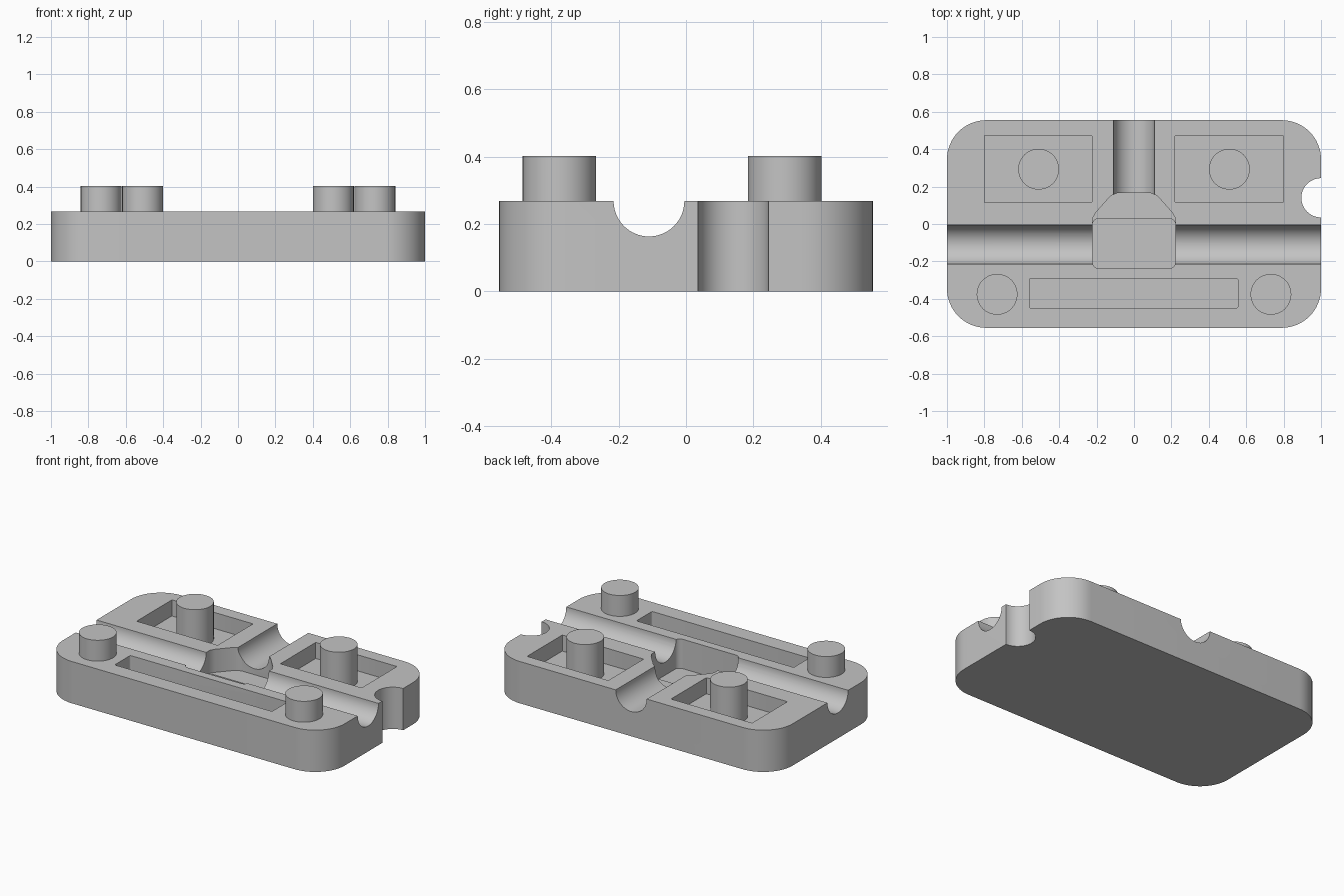
import bpy, bmesh
from math import pi, cos, sin

if "Cube" in bpy.data.objects:
    bpy.data.objects.remove(bpy.data.objects["Cube"])

TOP = 0.268      # upper face of the plate
RECESS = 0.165   # floor of the shallow recesses

grey = bpy.data.materials.new("light grey")
grey.use_nodes = True
grey.diffuse_color = (0.55, 0.55, 0.55, 1)
grey.node_tree.nodes["Principled BSDF"].inputs["Base Color"].default_value = (0.55, 0.55, 0.55, 1)


def prism(name, outline, z0, z1):
    """Extrude a flat outline from z0 up to z1."""
    bm = bmesh.new()
    face = bm.faces.new([bm.verts.new((x, y, z0)) for x, y in outline])
    up = bmesh.ops.extrude_face_region(bm, geom=[face])["geom"]
    for v in up:
        if isinstance(v, bmesh.types.BMVert):
            v.co.z = z1
    bmesh.ops.recalc_face_normals(bm, faces=bm.faces)
    mesh = bpy.data.meshes.new(name)
    bm.to_mesh(mesh)
    bm.free()
    mesh.materials.append(grey)
    obj = bpy.data.objects.new(name, mesh)
    bpy.context.collection.objects.link(obj)
    return obj


def rounded(x0, x1, y0, y1, r, steps=16):
    """Rectangle outline with round corners."""
    pts = []
    corners = [(x1 - r, y1 - r), (x0 + r, y1 - r), (x0 + r, y0 + r), (x1 - r, y0 + r)]
    for i, (cx, cy) in enumerate(corners):
        for k in range(steps + 1):
            a = (i + k / steps) * pi / 2
            pts.append((cx + r * cos(a), cy + r * sin(a)))
    return pts


def circle(x, y, r, n=64):
    return [(x + r * cos(2 * pi * k / n), y + r * sin(2 * pi * k / n)) for k in range(n)]


def cut(obj, cutter):
    """Subtract the cutter from the object, then discard it."""
    cutter.hide_render = True
    mod = obj.modifiers.new("cut", "BOOLEAN")
    mod.operation = "DIFFERENCE"
    mod.solver = "EXACT"
    mod.object = cutter
    bpy.ops.object.select_all(action="DESELECT")
    bpy.context.view_layer.objects.active = obj
    obj.select_set(True)
    bpy.ops.object.modifier_apply(modifier=mod.name)
    bpy.data.objects.remove(cutter)


def smooth(obj):
    bpy.ops.object.select_all(action="DESELECT")
    bpy.context.view_layer.objects.active = obj
    obj.select_set(True)
    bpy.ops.object.shade_smooth_by_angle(angle=pi / 6)


# Plate with round corners
plate = prism("base_plate", rounded(-1, 1, -0.555, 0.555, 0.21), 0, TOP)

# Half-round channels: one along the plate, one out through the back
long_channel = prism("long_channel_cutter", circle(0, 0, 0.105), -1.2, 1.2)
long_channel.rotation_euler = (0, pi / 2, 0)
long_channel.location = (0, -0.11, TOP)
cut(plate, long_channel)
back_channel = prism("back_channel_cutter", circle(0, 0, 0.11), -0.4, 0.4)
back_channel.rotation_euler = (pi / 2, 0, 0)
back_channel.location = (0, 0.4, TOP)
cut(plate, back_channel)

# Central chamber: tapered throat, then the deeper rounded well
throat = [(-0.222, -0.1), (0.222, -0.1), (0.222, 0.03), (0.205, 0.06), (0.125, 0.15),
          (0.09, 0.165), (-0.09, 0.165), (-0.125, 0.15), (-0.205, 0.06), (-0.222, 0.03)]
cut(plate, prism("throat_cutter", throat, 0.12, 0.5))
cut(plate, prism("well_cutter", rounded(-0.222, 0.222, -0.238, 0.03, 0.035, 8), 0.08, 0.5))

# Notch through the left edge
cut(plate, prism("notch_cutter", circle(1, 0.14, 0.105), -0.1, 0.5))

# Shallow recesses: two at the back, one slot at the front
for x0, x1 in ((-0.8, -0.225), (0.22, 0.797)):
    cut(plate, prism("recess_cutter", rounded(x0, x1, 0.115, 0.473, 0.004, 2), RECESS, 0.5))
cut(plate, prism("slot_cutter", rounded(-0.56, 0.556, -0.45, -0.292, 0.01, 4), RECESS, 0.5))
smooth(plate)

# Locating pins
for side, s in (("left", 1), ("right", -1)):
    smooth(prism("back_pin_" + side, circle(s * 0.51, 0.293, 0.109), RECESS - 0.02, 0.402))
    smooth(prism("front_pin_" + side, circle(s * 0.732, -0.376, 0.109), TOP - 0.02, 0.402))
